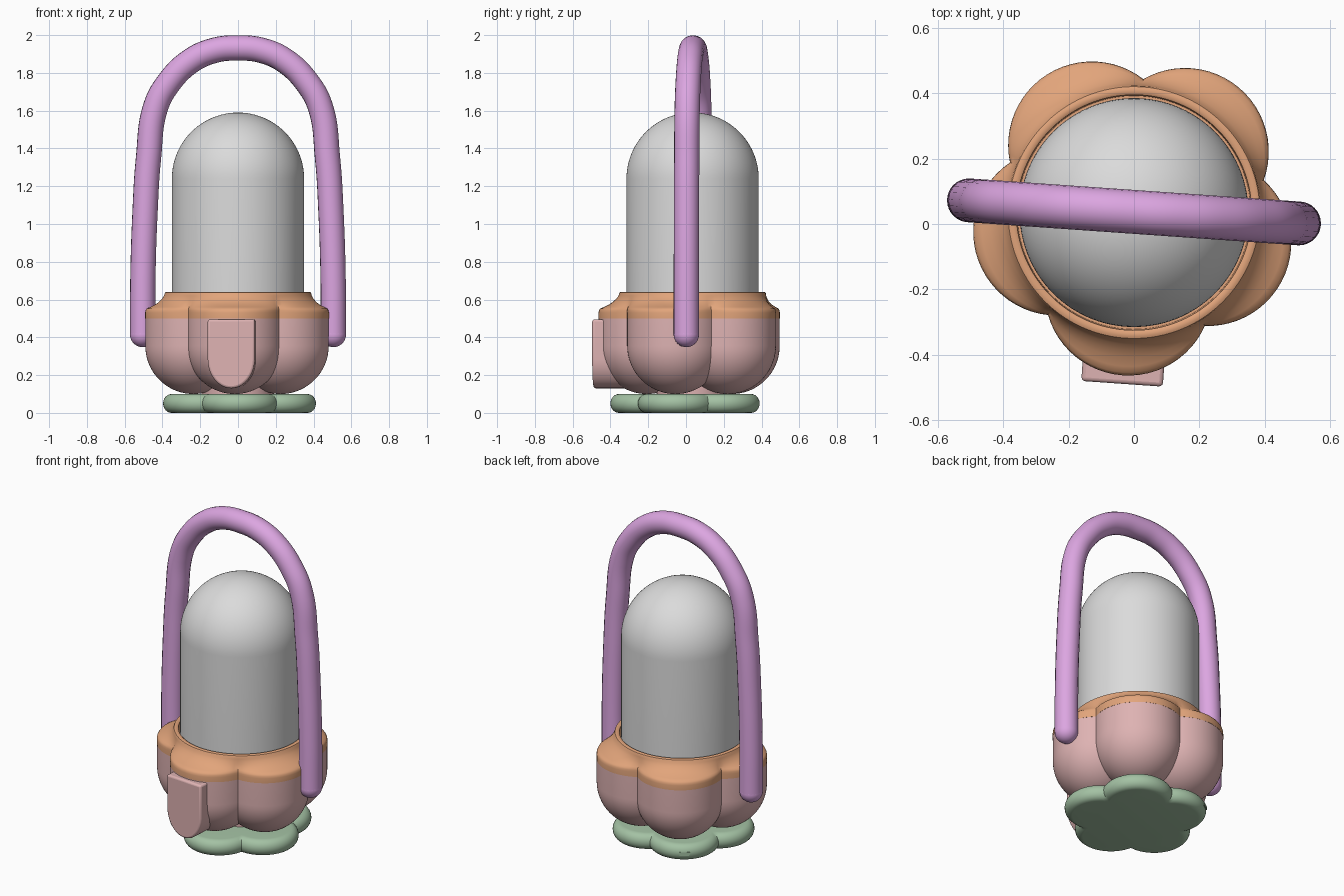
import bpy, bmesh
from math import sin, cos, pi, radians, sqrt
from mathutils import Matrix, Vector

cube = bpy.data.objects.get("Cube")
if cube:
    bpy.data.objects.remove(cube)


def material(name, *srgb):
    m = bpy.data.materials.new(name)
    m.use_nodes = True
    col = [(c / 255) ** 2.2 for c in srgb] + [1]
    m.diffuse_color = col
    m.node_tree.nodes["Principled BSDF"].inputs["Base Color"].default_value = col
    return m


PURPLE = material("soft purple", 219, 164, 224)
GREY = material("pale grey", 218, 218, 218)
ORANGE = material("warm orange", 225, 163, 122)
PINK = material("dusty pink", 221, 177, 177)
GREEN = material("sage green", 162, 192, 162)

CENTRE = Vector((0, 0.035, 0))
TURN = radians(-4)       # the body is turned slightly about z
N = 120                  # points around each ring


def smooth(ob, angle=35):
    bpy.ops.object.select_all(action="DESELECT")
    ob.select_set(True)
    bpy.context.view_layer.objects.active = ob
    bpy.ops.object.shade_smooth_by_angle(angle=radians(angle))


def finish(name, bm, mat, loc, turn=0.0):
    bmesh.ops.recalc_face_normals(bm, faces=bm.faces)
    me = bpy.data.meshes.new(name)
    bm.to_mesh(me)
    bm.free()
    me.materials.append(mat)
    ob = bpy.data.objects.new(name, me)
    ob.matrix_world = Matrix.Translation(loc) @ Matrix.Rotation(turn, 4, "Z")
    bpy.context.collection.objects.link(ob)
    smooth(ob)
    return ob


def loft(name, rings, mat, loc, turn=0.0):
    """Skin stacked rings; each ring is (radius function, height)."""
    bm = bmesh.new()
    loops = []
    for radius, z in rings:
        angles = [2 * pi * i / N - pi / 2 for i in range(N)]
        loops.append([bm.verts.new((radius(a) * cos(a), radius(a) * sin(a), z))
                      for a in angles])
    for lo, hi in zip(loops, loops[1:]):
        for i in range(N):
            j = (i + 1) % N
            bm.faces.new((lo[i], lo[j], hi[j], hi[i]))
    bm.faces.new(loops[0])
    bm.faces.new(loops[-1])
    return finish(name, bm, mat, loc, turn)


def circle(r):
    return lambda a: r


def flower(d, r):
    """Outline of five circles of radius r, set at distance d."""
    def radius(a):
        step = 2 * pi / 5
        rel = (a + pi / 2 + step / 2) % step - step / 2
        return d * cos(rel) + sqrt(r * r - (d * sin(rel)) ** 2)
    return radius


def blend(f, r, t):
    return lambda a: r + (f(a) - r) * t


# Flower-shaped foot with a rounded edge
edge = 0.045
foot = []
for k in range(13):
    a = -pi / 2 + pi * k / 12
    foot.append((flower(0.21, 0.16 + edge * cos(a)), 0.05 + 0.05 * sin(a)))
loft("foot", foot, GREEN, (0.008, 0.015, 0))

# Small tab on the back edge of the foot
bm = bmesh.new()
bmesh.ops.create_cube(bm, size=1, matrix=Matrix.Diagonal((0.008, 0.06, 0.022, 1)))
out = radians(126)
finish("foot_tab", bm, GREEN, (0.008 + 0.414 * cos(out), 0.015 + 0.414 * sin(out), 0.05), out)

# Five round-bottomed body lobes around a core
d, r = 0.243, 0.255
lobe = [(circle(max(0.002, r * sin(k * pi / 36))), 0.355 - r * cos(k * pi / 36))
        for k in range(19)] + [(circle(r), 0.5)]
for k in range(5):
    a = -pi / 2 + TURN + k * 2 * pi / 5
    loft(f"body_lobe_{k + 1}", lobe, PINK, CENTRE + Vector((d * cos(a), d * sin(a), 0)))
loft("body_core", [(circle(0.19), 0.09), (circle(0.19), 0.45)], PINK, CENTRE)

# Collar sweeping from the lobed outline up to a round rim
outline = flower(d, r + 0.001)
sweep = [(1, 0.5), (1, 0.53), (0.98, 0.542), (0.92, 0.552), (0.75, 0.56), (0.5, 0.573),
         (0.3, 0.588), (0.14, 0.605), (0.04, 0.62), (0, 0.632)]
collar = [(blend(outline, 0.388, t), z) for t, z in sweep]
collar += [(circle(q), z) for q, z in
           ((0.385, 0.638), (0.378, 0.641), (0.366, 0.641), (0.36, 0.637), (0.357, 0.56))]
loft("collar", collar, ORANGE, CENTRE, TURN)

# Domed jar
R = 0.35
jar = [(circle(R), 0.5)]
jar += [(circle(max(0.001, R * cos(k * pi / 48))), 1.24 + R * sin(k * pi / 48))
        for k in range(25)]
loft("domed_jar", jar, GREY, CENTRE)

# Front latch: flat top, rounded bottom, softened edges
bm = bmesh.new()
half, low = 0.125, 0.285
pts = [(half, 0.495), (-half, 0.495)]
pts += [(-half * cos(k * pi / 20), low - 0.155 * sin(k * pi / 20)) for k in range(21)]
face = bm.faces.new([bm.verts.new((x, -0.525, z)) for x, z in pts])
ext = bmesh.ops.extrude_face_region(bm, geom=[face])
bmesh.ops.translate(bm, vec=(0, 0.3, 0),
                    verts=[g for g in ext["geom"] if isinstance(g, bmesh.types.BMVert)])
latch = finish("front_latch", bm, PINK, CENTRE, TURN)
bev = latch.modifiers.new("soft_edges", "BEVEL")
bev.width, bev.segments, bev.limit_method = 0.012, 3, "ANGLE"
bev.angle_limit = radians(40)

# Arched carrying handle with round ends
side = [(0.506, 0.415), (0.505, 0.7), (0.494, 1.05), (0.475, 1.35), (0.437, 1.62),
        (0.37, 1.745), (0.255, 1.86), (0.13, 1.918)]
path = [(-x, z) for x, z in side] + [(0, 1.932)] + side[::-1]
cu = bpy.data.curves.new("handle", "CURVE")
cu.dimensions = "3D"
cu.bevel_depth, cu.bevel_resolution, cu.resolution_u = 0.067, 8, 8
sp = cu.splines.new("BEZIER")
sp.bezier_points.add(len(path) - 1)
for p, (x, z) in zip(sp.bezier_points, path):
    p.co = (x, 0, z)
    p.handle_left_type = p.handle_right_type = "AUTO"
cu.materials.append(PURPLE)
handle = bpy.data.objects.new("handle", cu)
handle.location = (0, 0.037, 0)
handle.rotation_euler.z = TURN
bpy.context.collection.objects.link(handle)
bpy.ops.object.select_all(action="DESELECT")
handle.select_set(True)
bpy.context.view_layer.objects.active = handle
bpy.ops.object.convert(target="MESH")
smooth(bpy.context.view_layer.objects.active)
for name, s in (("left_handle_end", 1), ("right_handle_end", -1)):
    bm = bmesh.new()
    bmesh.ops.create_uvsphere(bm, u_segments=32, v_segments=16, radius=0.067)
    x, z = side[0]
    finish(name, bm, PURPLE, (s * x * cos(TURN), 0.037 + s * x * sin(TURN), z))
